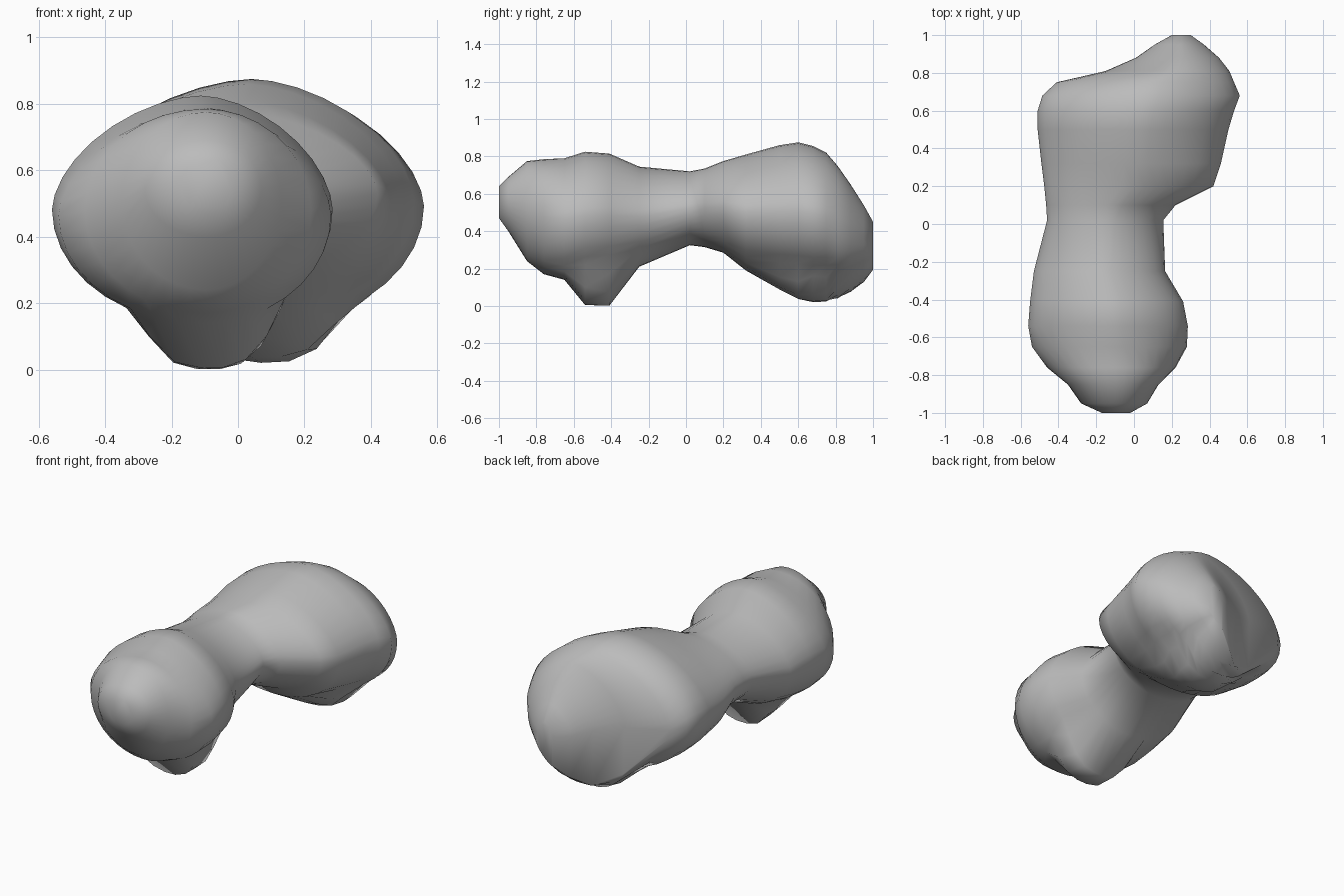
import bpy, bmesh, math

if "Cube" in bpy.data.objects:
    bpy.data.objects.remove(bpy.data.objects["Cube"])

grey = bpy.data.materials.new("stone grey")
grey.diffuse_color = (0.5, 0.5, 0.5, 1)
grey.use_nodes = True
grey.node_tree.nodes["Principled BSDF"].inputs["Base Color"].default_value = grey.diffuse_color

# Body extents along the length: y, left, right, belly, top
SECTIONS = [
    (-1.00, -0.17, -0.02, .47, .64),
    (-0.95, -0.28, 0.07, .40, .69),
    (-0.85, -0.35, 0.13, .24, .775),
    (-0.76, -0.46, 0.22, .17, .785),
    (-0.65, -0.54, 0.28, .14, .79),
    (-0.54, -0.56, 0.285, .14, .825),
    (-0.41, -0.55, 0.26, .155, .815),
    (-0.25, -0.53, 0.165, .21, .745),
    (0.02, -0.46, 0.155, .325, .72),
    (0.10, -0.465, 0.22, .315, .735),
    (0.20, -0.475, 0.42, .285, .775),
    (0.32, -0.49, 0.46, .19, .81),
    (0.50, -0.51, 0.50, .15, .86),
    (0.60, -0.51, 0.53, .14, .875),
    (0.68, -0.485, 0.56, .13, .855),
    (0.75, -0.41, 0.53, .14, .82),
    (0.81, -0.15, 0.505, .15, .75),
    (0.88, 0.01, 0.45, .18, .65),
    (0.95, 0.11, 0.37, .22, .54),
    (1.00, 0.20, 0.30, .30, .45),
]
# Low feet: centre x, half width, centre y, half length, end power, lowest z, rise
FEET = [(-.09, .20, -.46, .18, 4, .00, .14), (.08, .25, .70, .315, 2, .02, .17)]
STEPS = 9  # points in each quarter of a cross-section


def foot_height(x, y):
    return min(z0 + rise * ((abs(x - cx) / w) ** 3 + (abs(y - cy) / l) ** p)
               for cx, w, cy, l, p, z0, rise in FEET)


def ring(y, left, right, belly, top):
    """Closed outline of four rounded quarters, pulled down where a foot hangs."""
    mid_x = left + (right - left) * 0.53
    mid_z = (belly + top) / 2
    pts = []
    for i in range(4 * STEPS):
        a = math.pi / 2 * i / STEPS
        c, s = math.cos(a), math.sin(a)
        power = 1.7 if s > 0 and y > -0.7 else 2
        u, v = abs(c) ** (2 / power), abs(s) ** (2 / power)
        x = mid_x + u * ((right if c > 0 else left) - mid_x)
        z = mid_z + v * ((top if s > 0 else belly) - mid_z)
        if s < 0:
            z = min(z, foot_height(x, y))
        pts.append((x, y, z))
    return pts


# Two-lobed body lofted through the sections
bm = bmesh.new()
rings = [[bm.verts.new(p) for p in ring(*s)] for s in SECTIONS]
n = 4 * STEPS
for a, b in zip(rings, rings[1:]):
    for i in range(n):
        j = (i + 1) % n
        bm.faces.new((a[i], a[j], b[j], b[i]))

# Closed ends
for r in (rings[0], rings[-1]):
    bm.faces.new(r)
bmesh.ops.recalc_face_normals(bm, faces=bm.faces)

mesh = bpy.data.meshes.new("two_lobed_rock")
bm.to_mesh(mesh)
bm.free()
mesh.materials.append(grey)
rock = bpy.data.objects.new("two_lobed_rock", mesh)
bpy.context.collection.objects.link(rock)
for poly in mesh.polygons:
    poly.use_smooth = True
